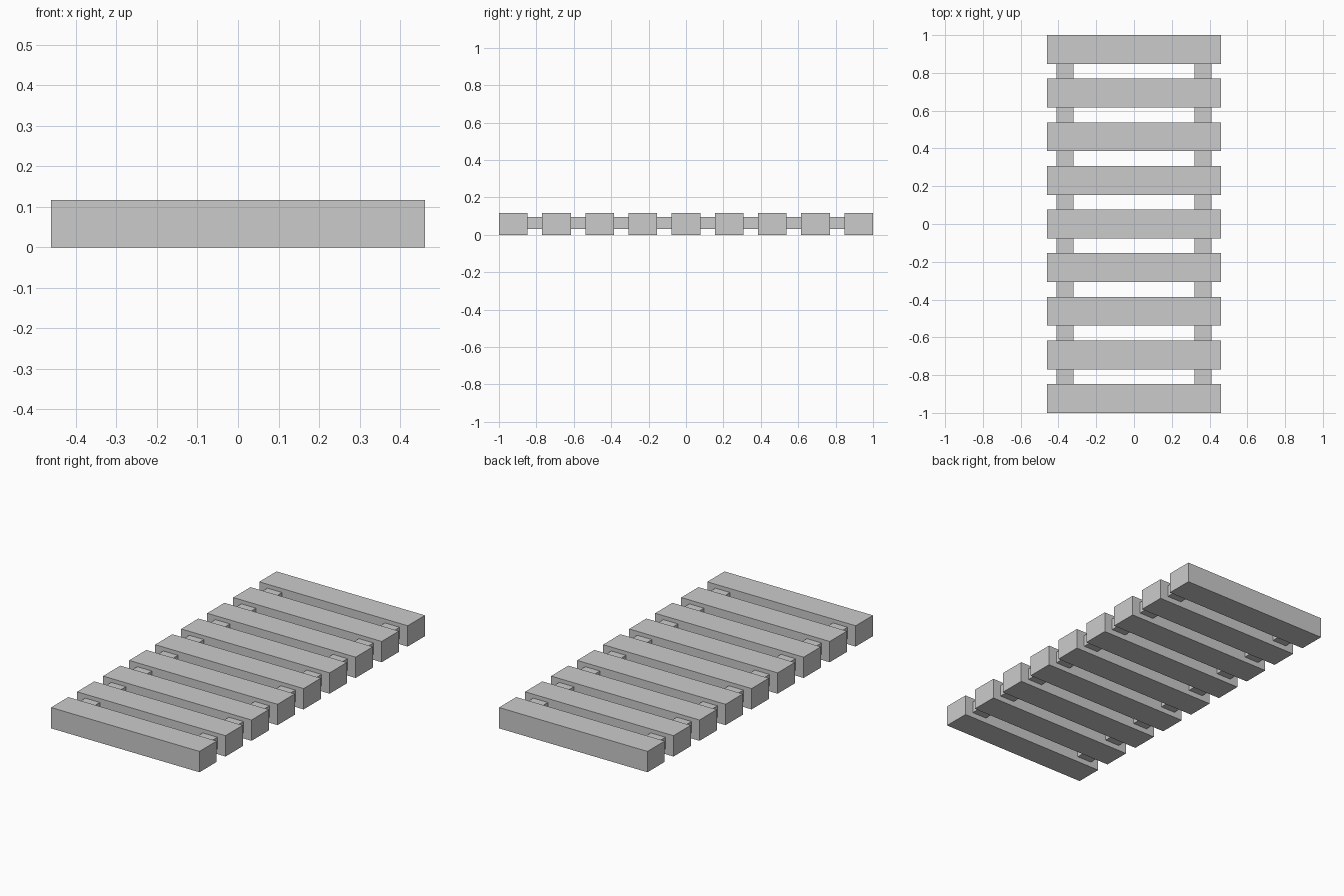
import bpy

if "Cube" in bpy.data.objects:
    bpy.data.objects.remove(bpy.data.objects["Cube"])

COUNT = 9
SLAT = (0.922, 0.153, 0.117)
PITCH = (2.0 - SLAT[1]) / (COUNT - 1)


def box(name, size, location):
    bpy.ops.mesh.primitive_cube_add(size=1, location=location)
    obj = bpy.context.object
    obj.name = name
    obj.scale = size
    bpy.ops.object.transform_apply(location=False, rotation=False, scale=True)
    return obj


# Cross slats, evenly spaced front to back
for i in range(COUNT):
    y = (i - (COUNT - 1) / 2) * PITCH
    box(f"slat_{i + 1}", SLAT, (0, y, SLAT[2] / 2))

# Two long rails threaded through the slats, ending inside the outer ones
for side, sx in (("left", -1), ("right", 1)):
    box(f"{side}_rail", (0.091, 1.85, 0.065), (sx * 0.365, 0, 0.0625))
